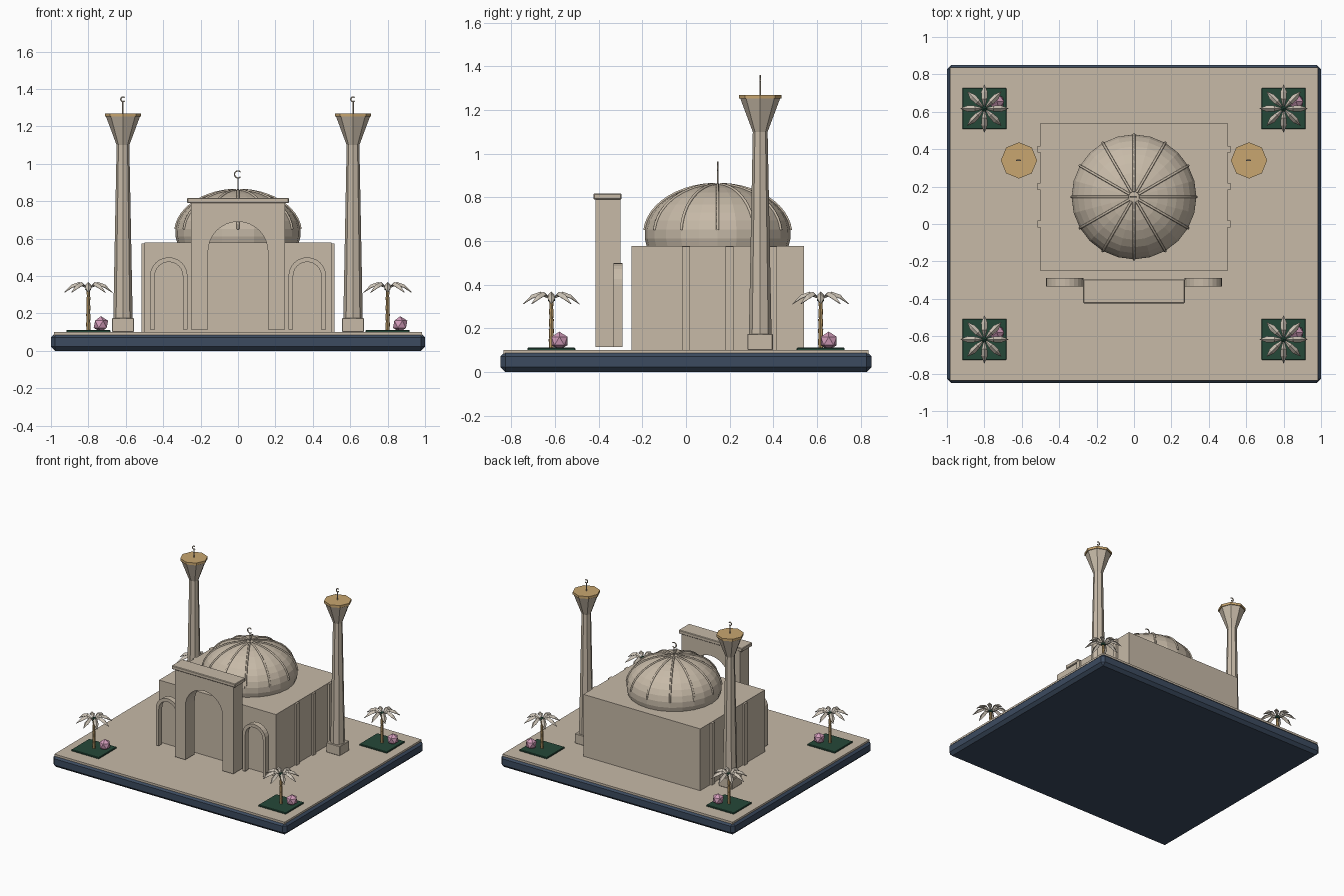
import bpy, bmesh, math
from math import sin, cos, pi
from mathutils import Matrix, Vector

if "Cube" in bpy.data.objects:
    bpy.data.objects.remove(bpy.data.objects["Cube"])


def material(name, rgb):
    m = bpy.data.materials.new(name)
    m.diffuse_color = (*rgb, 1)
    m.use_nodes = True
    m.node_tree.nodes["Principled BSDF"].inputs["Base Color"].default_value = m.diffuse_color
    return m


STONE = material("sandstone", (0.57, 0.49, 0.39))
NAVY = material("navy_base", (0.045, 0.07, 0.115))
GOLD = material("ochre_gold", (0.58, 0.38, 0.16))
GREEN = material("dark_green", (0.018, 0.065, 0.04))
LEAF = material("pale_leaf", (0.60, 0.54, 0.46))
PINK = material("pink_blossom", (0.66, 0.34, 0.50))


def finish(name, bm, mat):
    bmesh.ops.recalc_face_normals(bm, faces=bm.faces[:])
    me = bpy.data.meshes.new(name)
    bm.to_mesh(me)
    bm.free()
    me.materials.append(mat)
    ob = bpy.data.objects.new(name, me)
    bpy.context.collection.objects.link(ob)
    return ob


def box(name, x, y, z, mat, bevel=0):
    """Box from (min, max) ranges."""
    bm = bmesh.new()
    size = [r[1] - r[0] for r in (x, y, z)]
    mid = [(r[1] + r[0]) / 2 for r in (x, y, z)]
    bmesh.ops.create_cube(bm, size=1, matrix=Matrix.Translation(mid) @ Matrix.Diagonal((*size, 1)))
    if bevel:
        bmesh.ops.bevel(bm, geom=bm.edges[:], offset=bevel, segments=1, affect='EDGES')
    return finish(name, bm, mat)


def lathe(name, profile, sides, at, mat):
    """Flat-sided turned shape from (radius, z) points, capped at both ends."""
    bm = bmesh.new()
    rings = [[bm.verts.new((at[0] + r * cos(2 * pi * i / sides), at[1] + r * sin(2 * pi * i / sides), z))
              for i in range(sides)] for r, z in profile]
    for a, b in zip(rings, rings[1:]):
        for i in range(sides):
            j = (i + 1) % sides
            bm.faces.new((a[i], a[j], b[j], b[i]))
    bm.faces.new(rings[0])
    bm.faces.new(rings[-1])
    return finish(name, bm, mat)


def extrude_y(name, outline, y0, y1, mat):
    """Extrude an (x, z) outline from y0 to y1."""
    bm = bmesh.new()
    f = bm.faces.new([bm.verts.new((x, y0, z)) for x, z in outline])
    new = bmesh.ops.extrude_face_region(bm, geom=[f])["geom"]
    bmesh.ops.translate(bm, vec=(0, y1 - y0, 0), verts=[v for v in new if isinstance(v, bmesh.types.BMVert)])
    return finish(name, bm, mat)


def tube(name, paths, radius, mat):
    """Thin round bars along point lists, converted to a mesh."""
    cu = bpy.data.curves.new(name, 'CURVE')
    cu.dimensions = '3D'
    cu.bevel_depth, cu.bevel_resolution, cu.use_fill_caps = radius, 1, True
    for pts in paths:
        s = cu.splines.new('POLY')
        s.points.add(len(pts) - 1)
        for p, co in zip(s.points, pts):
            p.co = (*co, 1)
    tmp = bpy.data.objects.new(name + "_path", cu)
    bpy.context.collection.objects.link(tmp)
    bpy.context.view_layer.update()
    me = bpy.data.meshes.new_from_object(tmp.evaluated_get(bpy.context.evaluated_depsgraph_get()))
    bpy.data.objects.remove(tmp)
    me.materials.clear()
    me.materials.append(mat)
    ob = bpy.data.objects.new(name, me)
    bpy.context.collection.objects.link(ob)


def arc(cx, cz, r, a0, a1, n):
    return [(cx + r * cos(a0 + (a1 - a0) * i / n), cz + r * sin(a0 + (a1 - a0) * i / n)) for i in range(n + 1)]


def finial(name, x, y, z0, zc, r):
    """Post with a crescent open to the right."""
    ring = [(px, y, pz) for px, pz in arc(x, zc, r, 0.25 * pi, 1.75 * pi, 12)]
    tube(name, [[(x, y, z0), (x, y, zc - r)], ring], 0.004, STONE)


# Base slab and plaza
box("base_slab", (-1, 1), (-0.85, 0.85), (0, 0.093), NAVY, 0.022)
box("plaza", (-0.985, 0.985), (-0.837, 0.837), (0.08, 0.1), STONE)

# Prayer hall with side pilasters
box("hall", (-0.5, 0.5), (-0.25, 0.54), (0.1, 0.578), STONE)
for s in (-1, 1):
    for y in (0.0, 0.2, 0.4):
        box("pilaster", sorted((s * 0.49, s * 0.515)), (y - 0.018, y + 0.018), (0.1, 0.575), STONE)

# Dome with twelve ribs
DY, DZ, DR, DH = 0.145, 0.63, 0.335, 0.23
prof = [(DR * cos(a), DZ + DH * sin(a)) for a in [(-15 + 10.3 * i) * pi / 180 for i in range(11)]]
lathe("dome", prof, 24, (0, DY), STONE)
ribs = []
for k in range(12):
    t = k * pi / 6
    ribs.append([((DR + 0.001) * cos(e) * cos(t), DY + (DR + 0.001) * cos(e) * sin(t), DZ + (DH + 0.001) * sin(e))
                 for e in [(5 + 7.3 * i) * pi / 180 for i in range(12)]])
tube("dome_ribs", ribs, 0.007, STONE)
finial("dome_finial", 0, DY, 0.85, 0.943, 0.019)

# Free-standing entrance portal with arched opening
gate = [(-0.25, 0.115), (-0.25, 0.79), (0.25, 0.79), (0.25, 0.115), (0.16, 0.115)]
gate += arc(0, 0.53, 0.16, 0, pi, 16) + [(-0.16, 0.115)]
extrude_y("portal", gate, -0.415, -0.30, STONE)
box("portal_cap", (-0.272, 0.272), (-0.424, -0.296), (0.79, 0.818), STONE, 0.004)

# Slim arches on both sides of the portal
for cx in (-0.37, 0.37):
    pts = [(cx + 0.075, 0.115)] + arc(cx, 0.40, 0.075, 0, pi, 12) + [(cx - 0.075, 0.115), (cx - 0.1, 0.115)]
    pts += arc(cx, 0.40, 0.1, pi, 0, 12) + [(cx + 0.1, 0.115)]
    extrude_y("side_arch", pts, -0.333, -0.29, STONE)

# Minarets
for x in (-0.615, 0.615):
    y = 0.34
    box("minaret_foot", (x - 0.058, x + 0.058), (y - 0.058, y + 0.058), (0.1, 0.175), STONE, 0.003)
    lathe("minaret_shaft", [(0.052, 0.17), (0.034, 1.1), (0.092, 1.255)], 8, (x, y), STONE)
    lathe("minaret_top", [(0.097, 1.252), (0.097, 1.27)], 8, (x, y), GOLD)
    finial("minaret_finial", x, y, 1.265, 1.345, 0.012)


def palm_leaves(cx, cy, z):
    """Eight folded drooping blades: ridge along the middle, lower edges."""
    bm = bmesh.new()
    stations = [(0.012, 0.004, 0.0), (0.05, 0.015, 0.026), (0.09, 0.017, 0.012), (0.13, 0.0, -0.03)]
    for k in range(8):
        t = k * pi / 4
        d, n = Vector((cos(t), sin(t), 0)), Vector((-sin(t), cos(t), 0))
        rows = []
        for r, w, h in stations:
            c = Vector((cx, cy, z + h)) + d * r
            rows.append([bm.verts.new(c + n * w * s - Vector((0, 0, w * abs(s)))) for s in (-1, 0, 1)])
        for a, b in zip(rows, rows[1:]):
            for i in (0, 1):
                bm.faces.new((a[i], a[i + 1], b[i + 1], b[i]))
    bmesh.ops.remove_doubles(bm, verts=bm.verts[:], dist=0.0001)
    ob = finish("palm_leaves", bm, LEAF)
    mod = ob.modifiers.new("thickness", 'SOLIDIFY')
    mod.thickness = 0.003


def ball(name, at, r, mat):
    bm = bmesh.new()
    bmesh.ops.create_icosphere(bm, subdivisions=1, radius=r, matrix=Matrix.Translation(at))
    finish(name, bm, mat)


# Four corner gardens: planter, ringed palm and blossom bush
for x in (-0.8, 0.8):
    for y in (-0.617, 0.617):
        box("planter", (x - 0.118, x + 0.118), (y - 0.11, y + 0.11), (0.098, 0.111), GREEN, 0.003)
        trunk = []
        for i in range(5):
            z = 0.105 + i * 0.046
            trunk += [(0.010 - i * 0.0005, z), (0.0125 - i * 0.0005, z + 0.046)]
        lathe("palm_trunk", trunk, 8, (x, y), GOLD)
        ball("palm_heart", (x, y, 0.335), 0.019, GREEN)
        palm_leaves(x, y, 0.342)
        ball("blossom_bush", (x + 0.067, y + 0.037, 0.142), 0.043, PINK)
